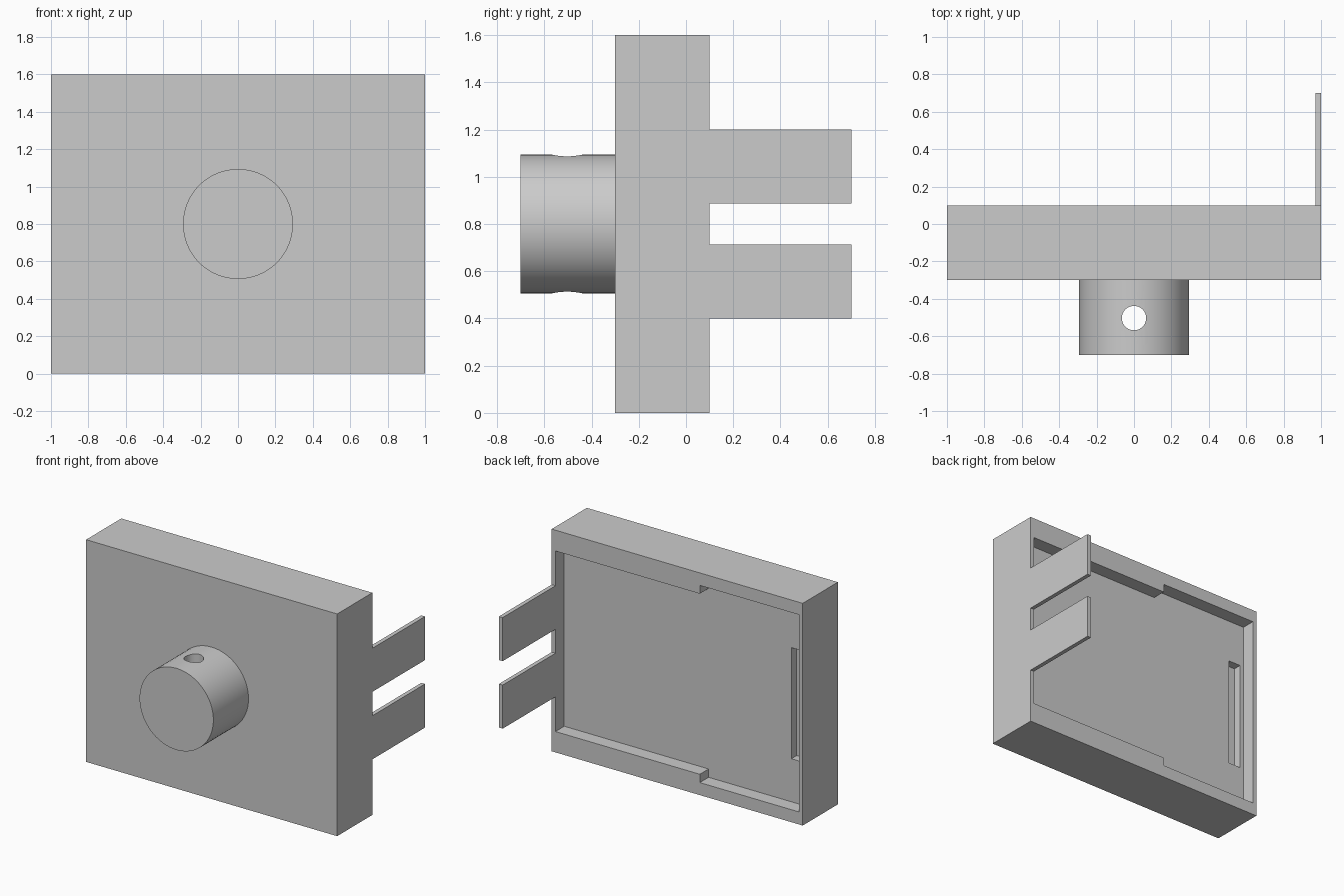
import bpy
import bmesh
import math
from mathutils import Vector

if "Cube" in bpy.data.objects:
    bpy.data.objects.remove(bpy.data.objects["Cube"], do_unlink=True)

grey = bpy.data.materials.new("plain grey")
grey.use_nodes = True
grey.diffuse_color = (0.6, 0.6, 0.6, 1)
grey.node_tree.nodes["Principled BSDF"].inputs["Base Color"].default_value = (0.6, 0.6, 0.6, 1)


def prism(name, outline, y0, y1):
    """Extrude an x-z outline from y0 to y1."""
    bm = bmesh.new()
    face = bm.faces.new([bm.verts.new((x, y0, z)) for x, z in outline])
    grown = bmesh.ops.extrude_face_region(bm, geom=[face])["geom"]
    moved = [v for v in grown if isinstance(v, bmesh.types.BMVert)]
    bmesh.ops.translate(bm, verts=moved, vec=Vector((0, y1 - y0, 0)))
    bmesh.ops.recalc_face_normals(bm, faces=bm.faces)
    mesh = bpy.data.meshes.new(name)
    bm.to_mesh(mesh)
    bm.free()
    mesh.materials.append(grey)
    obj = bpy.data.objects.new(name, mesh)
    bpy.context.collection.objects.link(obj)
    return obj


def box(name, x0, x1, y0, y1, z0, z1):
    return prism(name, [(x0, z0), (x1, z0), (x1, z1), (x0, z1)], y0, y1)


def cylinder(name, radius, depth, location, rotation=(0, 0, 0)):
    bpy.ops.mesh.primitive_cylinder_add(vertices=64, radius=radius, depth=depth,
                                        location=location, rotation=rotation)
    obj = bpy.context.object
    obj.name = name
    obj.data.materials.append(grey)
    return obj


def cut(target, cutter):
    """Subtract the cutter, then discard it."""
    cutter.hide_render = True
    mod = target.modifiers.new("cut", "BOOLEAN")
    mod.operation = "DIFFERENCE"
    mod.solver = "EXACT"
    mod.object = cutter
    bpy.context.view_layer.objects.active = target
    bpy.ops.object.modifier_apply(modifier=mod.name)
    bpy.data.objects.remove(cutter, do_unlink=True)


# Housing with a stepped pocket in the back and a slot in the pocket floor
mid, step, wall = 0.8, -0.18, 0.97
housing = box("housing", -1, 1, -0.3, 0.1, 0, 2 * mid)
upper = [(wall, 0.65), (step, 0.65), (step, 0.71), (-wall, 0.71)]
outline = [(x, mid + h) for x, h in upper] + [(x, mid - h) for x, h in reversed(upper)]
cut(housing, prism("pocket_cutter", outline, 0, 0.2))
cut(housing, box("slot_cutter", -0.94, -0.84, -0.06, 0.05, 0.4, 1.2))

# Two flat prongs reaching back from the left wall
for name, z in (("lower_prong", 0.4), ("upper_prong", 0.886)):
    box(name, wall, 1, 0.1, 0.7, z, z + 0.314)

# Round knob on the front with a vertical hole through it
knob = cylinder("knob", 0.294, 0.4, (0, -0.5, mid), (math.pi / 2, 0, 0))
cut(knob, cylinder("hole_cutter", 0.065, 1, (0, -0.503, mid)))
bpy.ops.object.select_all(action="DESELECT")
knob.select_set(True)
bpy.context.view_layer.objects.active = knob
bpy.ops.object.shade_smooth_by_angle(angle=math.radians(30))
